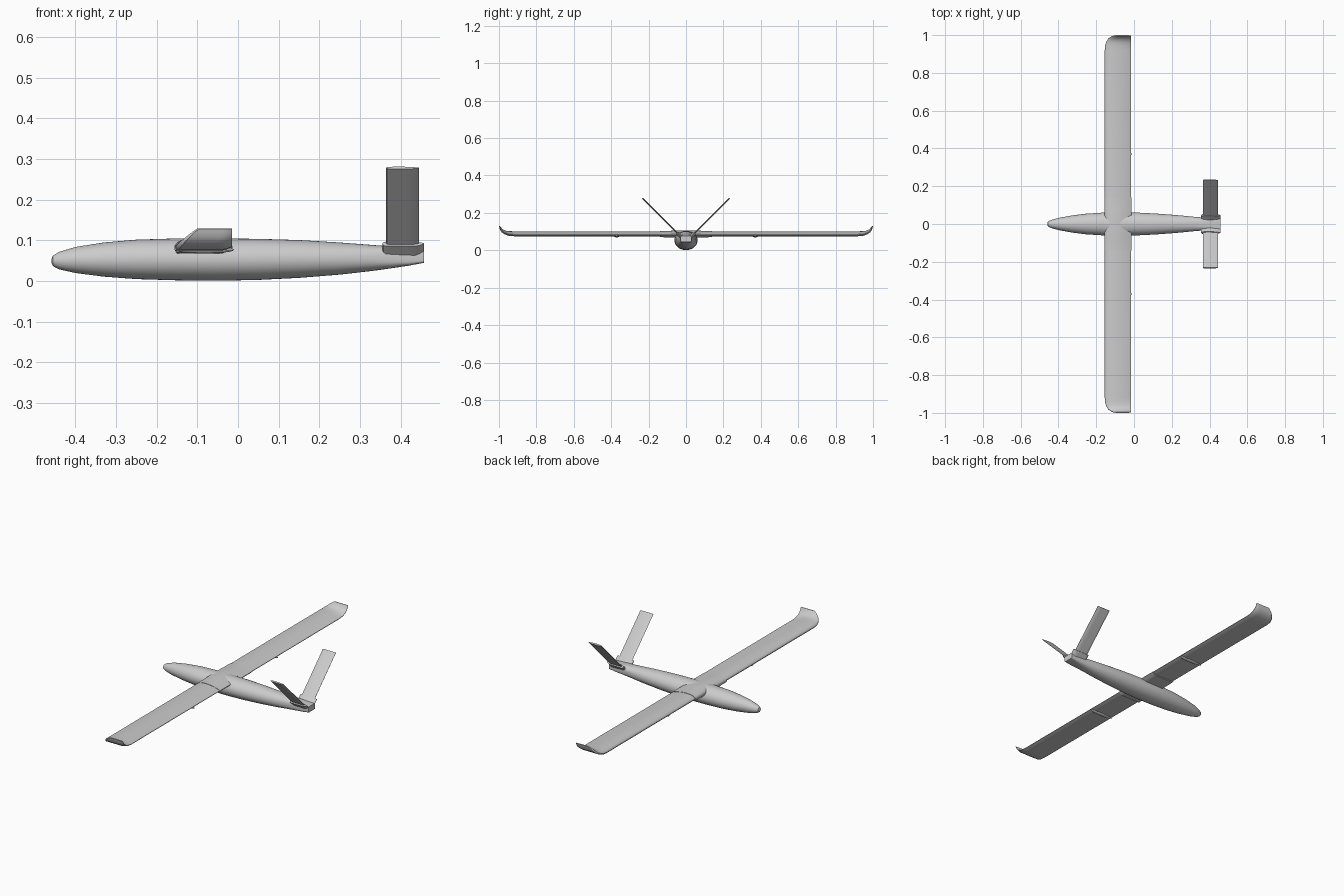
import bpy
import bmesh
from math import sin, cos, pi, radians, copysign

cube = bpy.data.objects.get("Cube")
if cube:
    bpy.data.objects.remove(cube, do_unlink=True)


def loft(name, rings, mirror=False, angle=35):
    """Skin a row of equal-length closed rings and cap both ends."""
    bm = bmesh.new()
    loops = [[bm.verts.new(p) for p in ring] for ring in rings]
    n = len(loops[0])
    for a, b in zip(loops, loops[1:]):
        for i in range(n):
            j = (i + 1) % n
            bm.faces.new((a[i], a[j], b[j], b[i]))
    bm.faces.new(loops[0])
    bm.faces.new(loops[-1])
    bmesh.ops.recalc_face_normals(bm, faces=bm.faces)
    mesh = bpy.data.meshes.new(name)
    bm.to_mesh(mesh)
    bm.free()
    obj = bpy.data.objects.new(name, mesh)
    bpy.context.collection.objects.link(obj)
    bpy.ops.object.select_all(action='DESELECT')
    obj.select_set(True)
    bpy.context.view_layer.objects.active = obj
    bpy.ops.object.shade_smooth_by_angle(angle=radians(angle))
    if mirror:
        mod = obj.modifiers.new("Mirror", 'MIRROR')
        mod.use_axis = (False, True, False)
    return obj


def airfoil(y, z, tilt, x0, x1, top, bottom, steps=14):
    """Foil section from leading edge x0 to trailing edge x1, tilted about x."""
    def shape(t):
        return 2.6 * (t ** 0.5) * (1 - t) ** 0.9 / 1.12 + 0.08 * t
    ts = [(1 - cos(pi * i / steps)) / 2 for i in range(steps + 1)]
    outline = [(t, top * shape(t) / 1.05) for t in ts]
    outline += [(t, -bottom * min(1, shape(t) * 2)) for t in reversed(ts[1:])]
    a = radians(tilt)
    return [(x0 + (x1 - x0) * t, y - h * sin(a), z + h * cos(a)) for t, h in outline]


def body_ring(x, low, high, half_width, power, n=40):
    """Fuselage section that blends from round to boxy as power grows."""
    mid, r = (low + high) / 2, (high - low) / 2
    ring = []
    for i in range(n):
        c, s = cos(2 * pi * i / n), sin(2 * pi * i / n)
        ring.append((x, half_width * copysign(abs(c) ** (2 / power), c),
                     mid + r * copysign(abs(s) ** (2 / power), s)))
    return ring


# Fuselage: x, bottom, top, half width, squareness
body = [
    (-.459, .046, .054, .004, 2), (-.455, .037, .063, .013, 2),
    (-.44, .029, .072, .021, 2), (-.40, .020, .084, .032, 2),
    (-.33, .011, .095, .045, 2), (-.25, .005, .102, .055, 2),
    (-.15, .002, .105, .061, 2), (-.05, .001, .105, .062, 2),
    (.05, .003, .104, .059, 2), (.15, .008, .101, .053, 2),
    (.25, .016, .095, .045, 2.1), (.33, .025, .089, .037, 2.4),
    (.38, .032, .085, .033, 3.2), (.42, .038, .081, .031, 5),
    (.457, .045, .077, .030, 8),
]
loft("fuselage", [body_ring(*s) for s in body])

# Wings with upswept tips: y, z, tilt, leading edge, top, bottom thickness
tip = [
    (.05, .084, 0, -.155, .019, .009), (.92, .084, 0, -.155, .019, .009),
    (.945, .086, 10, -.153, .018, .009), (.965, .092, 25, -.147, .014, .008),
    (.98, .101, 42, -.137, .010, .007), (.989, .112, 58, -.124, .007, .006),
    (.994, .122, 70, -.111, .005, .004), (.997, .129, 75, -.100, .003, .003),
]
loft("wing", [airfoil(y, z, a, x, -.015, t, b) for y, z, a, x, t, b in tip], True)

# Sleeve joining both wings across the fuselage
stations = [(.14, .021, .014), (.085, .022, .015), (.06, .024, .016), (0, .025, .016)]
stations += [(-y, t, b) for y, t, b in reversed(stations[:-1])]
loft("wing_centre_sleeve",
     [airfoil(y, .084, 0, -.157, -.013, t, b) for y, t, b in stations])

# Rib-shaped fairings under the wings
pod = []
for i in range(13):
    u = -cos(pi * i / 12)
    r = max(.05, (1 - u * u) ** 0.5)
    pod.append([(-.083 + .073 * u, .37 + .013 * r * cos(k * pi / 6),
                 .077 + .009 * r * sin(k * pi / 6)) for k in range(12)])
loft("underwing_fairing", pod, True)

# V-tail fins and their root sockets
def fin_ring(y, x0, x1, half):
    return airfoil(y, y + .047, 45, x0, x1, half, half, 10)


loft("tail_fin", [fin_ring(y, .364, .445, .004) for y in (.025, .232)], True)
loft("tail_fin_socket",
     [fin_ring(y, .355, .457, .010) for y in (.018, .046)], True)
